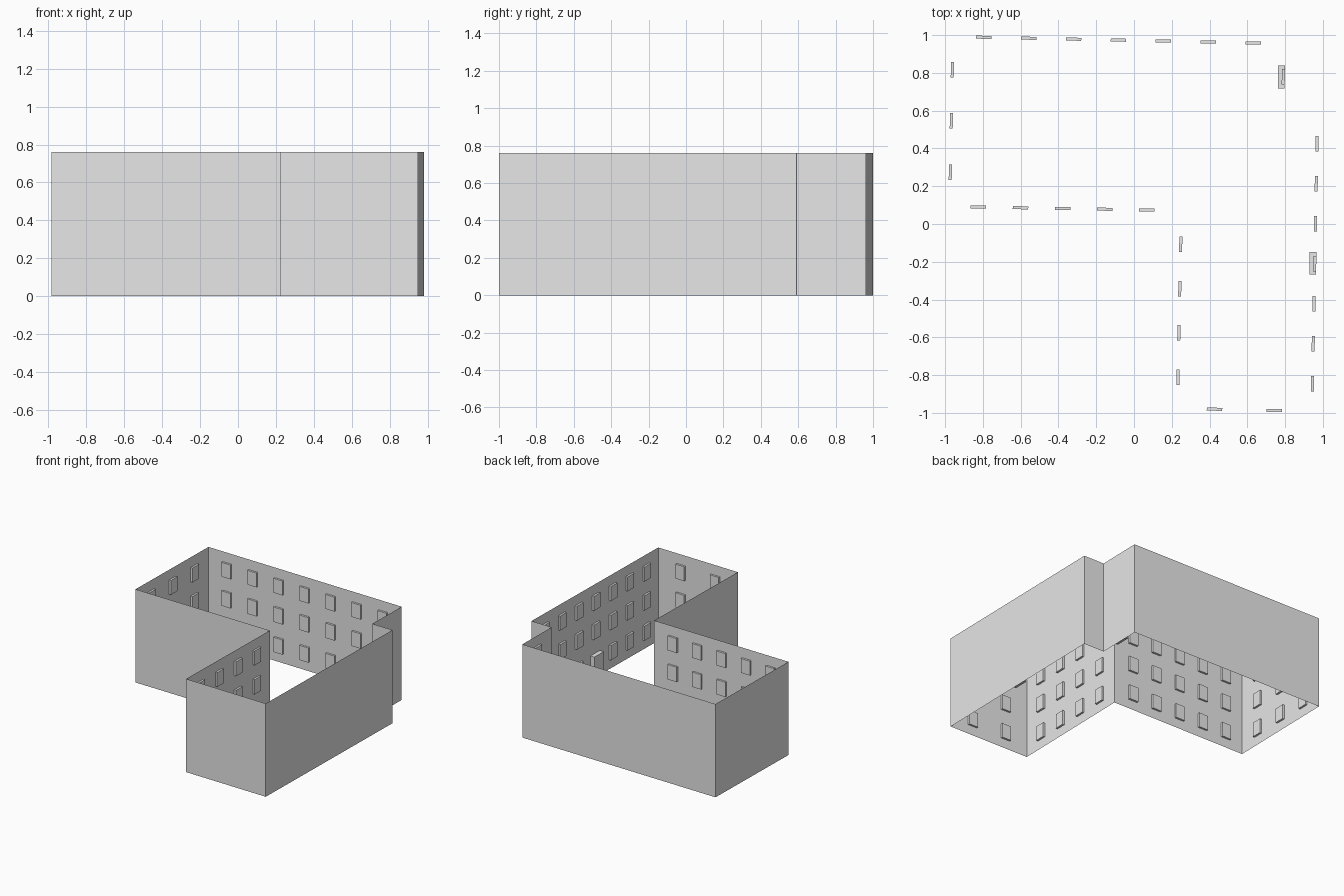
import bpy
import bmesh
from mathutils import Vector

cube = bpy.data.objects.get("Cube")
if cube:
    bpy.data.objects.remove(cube, do_unlink=True)

HEIGHT = 0.76
WINDOW_W, DOOR_W = 0.082, 0.12
WINDOW_DEPTH, DOOR_DEPTH = 0.016, 0.036
DOOR_SILL = 0.016
FLOORS = [(0.077, 0.197), (0.323, 0.444), (0.56, 0.677)]

plaster = bpy.data.materials.new("plaster_grey")
plaster.use_nodes = True
GREY = (0.8, 0.8, 0.8, 1.0)
plaster.diffuse_color = GREY
plaster.node_tree.nodes["Principled BSDF"].inputs["Base Color"].default_value = GREY


def spread(first, last, count):
    """Evenly spaced opening centres."""
    return [first + (last - first) * i / max(count - 1, 1) for i in range(count)]


def inside(value, spans):
    return any(lo < value < hi for lo, hi in spans)


def push_in(bm, faces, offset):
    """Recess a group of faces, leaving reveals around it."""
    if not faces:
        return
    result = bmesh.ops.extrude_face_region(bm, geom=faces)
    moved = [v for v in result["geom"] if isinstance(v, bmesh.types.BMVert)]
    bmesh.ops.translate(bm, verts=moved, vec=offset)


def build_wall(name, start, end, centres=(), door=None):
    """Single-skin wall; centres are along the wall's main axis."""
    a, b = Vector((*start, 0)), Vector((*end, 0))
    run = b - a
    length = run.length
    along = run.normalized()
    inward = Vector((-along.y, along.x, 0))
    axis = 0 if abs(run.x) > abs(run.y) else 1

    def span(centre, width):
        s = (centre - a[axis]) / run[axis] * length
        return (s - width / 2, s + width / 2)

    windows = [span(c, WINDOW_W) for c in centres]
    doors = [span(door, DOOR_W)] if door is not None else []
    cols = sorted({0.0, length, *(e for s in windows + doors for e in s)})
    rows = sorted({0.0, DOOR_SILL, HEIGHT, *(e for s in FLOORS for e in s)})

    bm = bmesh.new()
    grid = [[bm.verts.new(a + along * s + Vector((0, 0, z))) for z in rows] for s in cols]
    window_faces, door_faces = [], []
    for i in range(len(cols) - 1):
        for j in range(len(rows) - 1):
            face = bm.faces.new((grid[i][j], grid[i + 1][j], grid[i + 1][j + 1], grid[i][j + 1]))
            s = (cols[i] + cols[i + 1]) / 2
            z = (rows[j] + rows[j + 1]) / 2
            if inside(s, doors) and DOOR_SILL < z < FLOORS[0][1]:
                door_faces.append(face)
            elif inside(s, windows) and inside(z, FLOORS):
                window_faces.append(face)
    push_in(bm, window_faces, inward * WINDOW_DEPTH)
    push_in(bm, door_faces, inward * DOOR_DEPTH)

    mesh = bpy.data.meshes.new(name)
    bm.to_mesh(mesh)
    bm.free()
    mesh.materials.append(plaster)
    bpy.context.collection.objects.link(bpy.data.objects.new(name, mesh))


# Footprint corners, counter-clockwise from the front wing
corners = [(0.221, -0.984), (0.95, -1.0), (0.98, 0.59), (0.795, 0.594),
           (0.802, 0.963), (-0.966, 1.0), (-0.984, 0.085), (0.243, 0.063)]

# Wall name, window centres, door centre
walls = [
    ("front_wing_end_wall", spread(0.426, 0.742, 2), None),
    ("long_side_wall", spread(-0.847, 0.425, 7), -0.208),
    ("corner_return_wall", [], None),
    ("corner_entrance_wall", [0.778], 0.778),
    ("back_wall", spread(-0.796, 0.632, 7), None),
    ("rear_wing_end_wall", spread(0.817, 0.275, 3), None),
    ("courtyard_front_wall", spread(-0.824, 0.068, 5), None),
    ("courtyard_side_wall", spread(-0.108, -0.81, 4), None),
]
for i, (name, centres, door) in enumerate(walls):
    build_wall(name, corners[i], corners[(i + 1) % len(corners)], centres, door)
